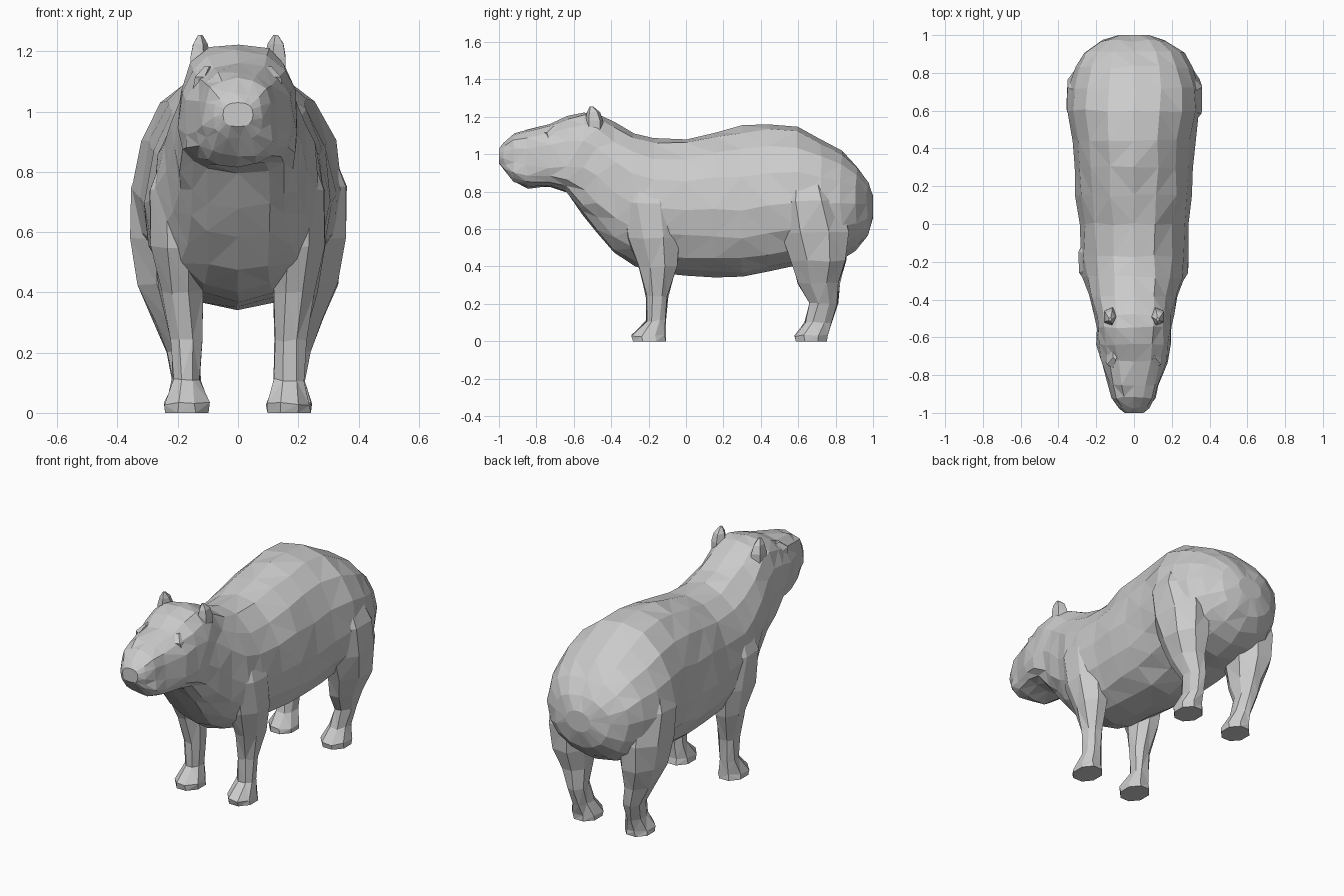
import bpy, bmesh, random
from math import sin, cos, pi
from mathutils import Vector

random.seed(4)


def power(v, p):
    return (abs(v) ** p) * (1 if v >= 0 else -1)


def loft(name, rings, jitter=0.0):
    """Skin a list of point rings into a closed, triangulated flat-faced mesh."""
    bm = bmesh.new()
    loops = [[bm.verts.new(p) for p in ring] for ring in rings]
    n = len(loops[0])
    for a, b in zip(loops, loops[1:]):
        for i in range(n):
            j = (i + 1) % n
            bm.faces.new((a[i], a[j], b[j], b[i]))
    bm.faces.new(loops[0])
    bm.faces.new(loops[-1])
    for loop in loops[1:-1]:
        for v in loop:
            v.co += Vector([random.uniform(-jitter, jitter) for _ in range(3)])
    bmesh.ops.triangulate(bm, faces=bm.faces[:], quad_method='SHORT_EDGE')
    bmesh.ops.recalc_face_normals(bm, faces=bm.faces[:])
    mesh = bpy.data.meshes.new(name)
    bm.to_mesh(mesh)
    bm.free()
    obj = bpy.data.objects.new(name, mesh)
    bpy.context.collection.objects.link(obj)
    return obj


def section(y, bottom, top, half_width, widest_z, p, sides=16):
    """Upright egg-shaped cross-section; p below 1 makes it boxier."""
    ring = []
    for i in range(sides):
        a = 2 * pi * i / sides
        s = power(sin(a), p)
        z = widest_z + s * ((top - widest_z) if s > 0 else (widest_z - bottom))
        ring.append(Vector((half_width * power(cos(a), p), y, z)))
    return ring


def limb(name, rings, side, sides=8, jitter=0.006):
    """Level oval rings (x, y, z, rx, ry), mirrored by side = -1."""
    pts = []
    for x, y, z, rx, ry in rings:
        pts.append([Vector((side * (x + rx * cos(2 * pi * (i + .5) / sides)),
                            y + ry * sin(2 * pi * (i + .5) / sides), z))
                    for i in range(sides)])
    return loft(name, pts, jitter)


# Head, from nose to nape: y, bottom, top, half width, widest height, boxiness
head = [
    (-1.00, 0.95, 1.03, 0.050, 0.99, 0.8),
    (-0.97, 0.91, 1.065, 0.085, 0.98, 0.8),
    (-0.92, 0.85, 1.115, 0.115, 0.96, 0.8),
    (-0.85, 0.82, 1.135, 0.135, 0.94, 0.75),
    (-0.73, 0.825, 1.165, 0.178, 0.93, 0.75),
    (-0.64, 0.80, 1.20, 0.195, 0.94, 0.72),
    (-0.55, 0.68, 1.225, 0.200, 0.93, 0.72),
    (-0.48, 0.585, 1.215, 0.210, 0.88, 0.8),
]
# Trunk, from neck to rump
trunk = [
    (-0.38, 0.47, 1.165, 0.235, 0.80, 0.9),
    (-0.28, 0.40, 1.115, 0.270, 0.74, 0.95),
    (-0.17, 0.37, 1.08, 0.280, 0.72, 0.95),
    (0.00, 0.355, 1.085, 0.285, 0.70, 0.95),
    (0.15, 0.345, 1.12, 0.305, 0.70, 0.95),
    (0.30, 0.34, 1.15, 0.313, 0.70, 0.95),
    (0.44, 0.37, 1.163, 0.322, 0.72, 0.95),
    (0.60, 0.40, 1.15, 0.350, 0.74, 0.95),
    (0.72, 0.41, 1.09, 0.345, 0.74, 0.95),
    (0.83, 0.44, 1.02, 0.315, 0.74, 0.92),
    (0.91, 0.49, 0.935, 0.265, 0.74, 0.9),
    (0.97, 0.56, 0.86, 0.180, 0.73, 0.9),
    (1.00, 0.66, 0.78, 0.080, 0.72, 1.0),
]
loft("body_and_head", [section(*s) for s in head + trunk], jitter=0.007)

front_leg = [
    (0.170, -0.195, 0.00, 0.078, 0.095),
    (0.170, -0.200, 0.03, 0.078, 0.095),
    (0.170, -0.160, 0.11, 0.050, 0.058),
    (0.172, -0.155, 0.24, 0.055, 0.062),
    (0.188, -0.150, 0.40, 0.076, 0.110),
    (0.200, -0.175, 0.55, 0.092, 0.150),
    (0.205, -0.200, 0.74, 0.093, 0.150),
    (0.160, -0.200, 0.92, 0.070, 0.090),
]
hind_leg = [
    (0.170, 0.670, 0.00, 0.078, 0.090),
    (0.170, 0.670, 0.03, 0.078, 0.092),
    (0.172, 0.705, 0.10, 0.052, 0.075),
    (0.185, 0.735, 0.20, 0.056, 0.080),
    (0.207, 0.710, 0.31, 0.078, 0.118),
    (0.225, 0.710, 0.43, 0.115, 0.155),
    (0.225, 0.690, 0.58, 0.138, 0.190),
    (0.220, 0.660, 0.75, 0.148, 0.180),
    (0.190, 0.640, 0.92, 0.110, 0.120),
]
# Pointed ears set on the back corners of the skull
ear = [
    (0.128, -0.490, 1.08, 0.036, 0.050),
    (0.126, -0.490, 1.18, 0.038, 0.050),
    (0.127, -0.495, 1.225, 0.028, 0.036),
    (0.126, -0.505, 1.255, 0.008, 0.010),
]
# Small brow wedge over each eye
brow = [
    (0.118, -0.700, 1.07, 0.040, 0.050),
    (0.120, -0.715, 1.115, 0.028, 0.050),
    (0.100, -0.690, 1.150, 0.014, 0.030),
]
for side, label in ((1, "left"), (-1, "right")):
    limb(f"front_leg_{label}", front_leg, side)
    limb(f"hind_leg_{label}", hind_leg, side)
    limb(f"ear_{label}", ear, side, sides=5, jitter=0.002)
    limb(f"brow_{label}", brow, side, sides=5, jitter=0.0)
